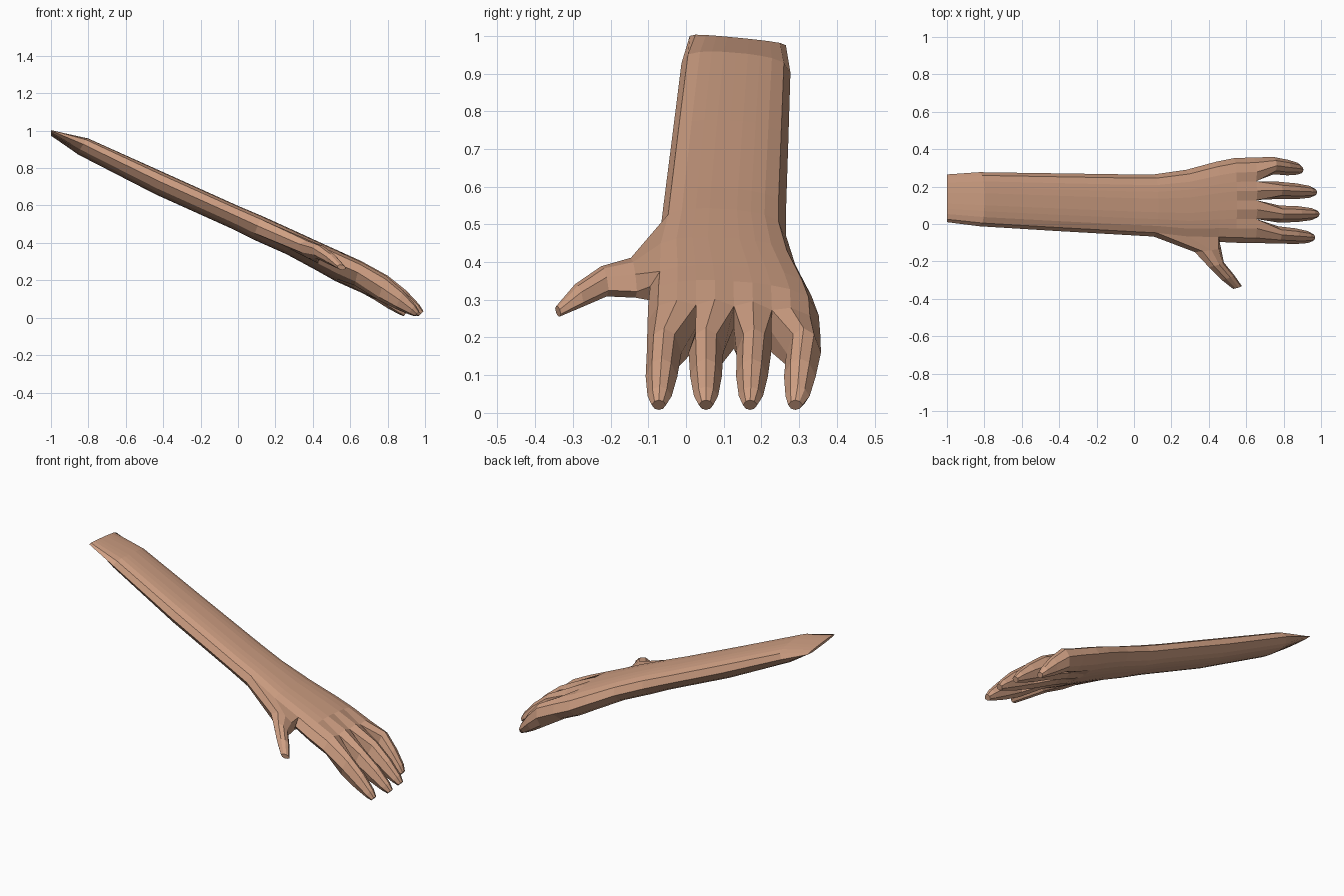
import bpy, bmesh
from mathutils import Vector

if "Cube" in bpy.data.objects:
    bpy.data.objects.remove(bpy.data.objects["Cube"])

skin = bpy.data.materials.new("skin tan")
skin.diffuse_color = (0.62, 0.345, 0.225, 1)
skin.use_nodes = True
skin.node_tree.nodes["Principled BSDF"].inputs["Base Color"].default_value = skin.diffuse_color

bm = bmesh.new()
NORMAL = Vector((0.42, 0, 0.9))        # back-of-hand direction

# Forearm and palm: top x, top z, bottom x, bottom z, low y, high y, roll
SECTIONS = [
    (-1.00, 1.000, -1.00, 0.985, 0.010, 0.265, 0.025),
    (-0.80, 0.960, -0.855, 0.880, -0.012, 0.277, 0.025),
    (-0.40, 0.780, -0.44, 0.665, -0.037, 0.271, 0.02),
    (0.00, 0.600, -0.04, 0.485, -0.060, 0.265, 0.02),
    (0.13, 0.545, 0.08, 0.425, -0.067, 0.265, 0.02),
    (0.30, 0.468, 0.26, 0.345, -0.090, 0.290, 0.02),
    (0.46, 0.395, 0.42, 0.260, -0.095, 0.333, 0.025),
    (0.55, 0.355, 0.52, 0.205, -0.100, 0.352, 0.03),
    (0.66, 0.305, 0.62, 0.160, -0.102, 0.356, 0.03),
]
HEIGHT = (0.62, 0.86, 0.95, 1, 1, 1, 0.95, 0.86, 0.62)


def body_ring(n, xt, zt, xb, zb, y0, y1, roll):
    """Nine points across the top, one on each side, nine underneath."""
    top, bot = Vector((xt, 0, zt)), Vector((xb, 0, zb))
    mid, half = (top + bot) / 2, (top - bot) / 2
    last = n == len(SECTIONS) - 1

    def point(f, h):
        p = mid + half * h
        return bm.verts.new((p.x, y0 + (y1 - y0) * f, p.z - roll * (f - 0.3)))

    def height(t):                      # dips between the knuckles
        return HEIGHT[t] - (0.22 if last and t in (2, 4, 6) else 0)

    def across(t, inset):
        return inset + (1 - 2 * inset) * t / 8

    ring = [point(across(t, 0.06), height(t)) for t in range(9)]
    ring.append(point(1, 0))
    ring += [point(across(t, 0.10), -height(t)) for t in range(8, -1, -1)]
    ring.append(point(0, 0))
    return ring


def bridge(a, b, skip=()):
    n = len(a)
    for i in range(n):
        if i not in skip:
            j = (i + 1) % n
            bm.faces.new((a[i], a[j], b[j], b[i]))


def digit_ring(center, side, up):
    """Eight-sided section used by the fingers and thumb."""
    shape = [(-0.6, 0.75), (0, 1), (0.6, 0.75), (1, 0),
             (0.6, -0.75), (0, -1), (-0.6, -0.75), (-1, 0)]
    return [bm.verts.new(center + side * u + up * v) for u, v in shape]


def grow(base, rings):
    for ring in rings:
        bridge(base, ring)
        base = ring
    bm.faces.new(base)


body = [body_ring(n, *s) for n, s in enumerate(SECTIONS)]
K = 4                                   # first section of the thumb root
for n in range(len(body) - 1):
    bridge(body[n], body[n + 1], (18, 19) if n in (K, K + 1) else ())
bm.faces.new(body[0])

# Fingers: length factor and centre line y at each station
FINGERS = [
    (0.93, (-0.058, -0.065, -0.070, -0.072)),
    (1.00, (0.053, 0.053, 0.053, 0.053)),
    (0.96, (0.180, 0.175, 0.172, 0.170)),
    (0.74, (0.312, 0.302, 0.296, 0.290)),
]
STATIONS = [(0.80, 0.225, 0.755, 0.095, 0.046), (0.90, 0.145, 0.855, 0.048, 0.042),
            (0.97, 0.070, 0.930, 0.019, 0.032), (0.992, 0.034, 0.965, 0.008, 0.019)]
end = body[-1]
webs = [end[19]]
for t in (2, 4, 6):
    webs.append(bm.verts.new((end[t].co + end[18 - t].co) / 2 - Vector((0.012, 0, 0))))
webs.append(end[9])
for i, (length, ys) in enumerate(FINGERS):
    t = 2 * i
    base = [end[t], end[t + 1], end[t + 2], webs[i + 1],
            end[16 - t], end[17 - t], end[18 - t], webs[i]]
    rings = []
    for (xt, zt, xb, zb, w), y in zip(STATIONS, ys):
        top = Vector((0.66 + (xt - 0.66) * length, y, zt))
        bot = Vector((0.66 + (xb - 0.66) * length, y, zb))
        rings.append(digit_ring((top + bot) / 2, Vector((0, w, 0)), (top - bot) / 2))
    grow(base, rings)

# Thumb: outer edge, inner edge, half thickness
THUMB = [((0.325, -0.150, 0.395), (0.465, -0.130, 0.322), 0.046),
         ((0.400, -0.230, 0.373), (0.480, -0.205, 0.325), 0.038),
         ((0.470, -0.300, 0.328), (0.535, -0.272, 0.293), 0.030),
         ((0.530, -0.347, 0.277), (0.577, -0.332, 0.262), 0.014)]
a, b, c = body[K:K + 3]
root = [a[0], b[0], c[0], c[19], c[18], b[18], a[18], a[19]]
rings = []
for outer, inner, thick in THUMB:
    o, n = Vector(outer), Vector(inner)
    rings.append(digit_ring((o + n) / 2, (n - o) / 2, NORMAL * thick))
grow(root, rings)

bmesh.ops.recalc_face_normals(bm, faces=bm.faces)
mesh = bpy.data.meshes.new("forearm_and_hand")
bm.to_mesh(mesh)
bm.free()
mesh.materials.append(skin)
arm = bpy.data.objects.new("forearm_and_hand", mesh)
bpy.context.collection.objects.link(arm)
